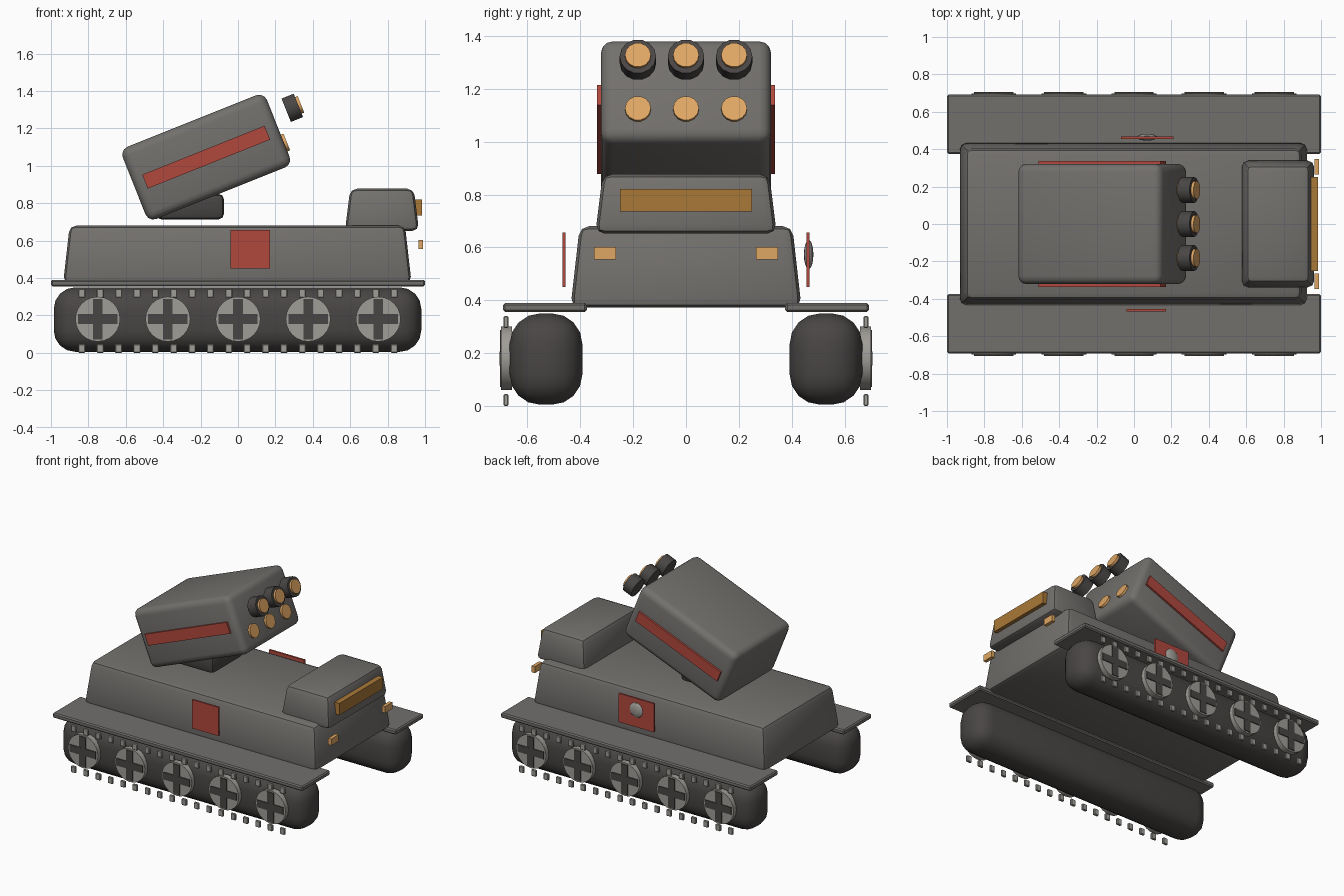
import bpy, bmesh, math
from mathutils import Matrix, Vector

if "Cube" in bpy.data.objects:
    bpy.data.objects.remove(bpy.data.objects["Cube"])


def material(name, rgb):
    m = bpy.data.materials.new(name)
    m.diffuse_color = (*rgb, 1)
    m.use_nodes = True
    m.node_tree.nodes["Principled BSDF"].inputs["Base Color"].default_value = m.diffuse_color
    return m


GREY = material("body grey", (0.17, 0.162, 0.152))
DARK = material("rubber dark", (0.066, 0.061, 0.058))
LIGHT = material("light metal", (0.35, 0.337, 0.31))
RED = material("panel red", (0.44, 0.066, 0.048))
ORANGE = material("lamp orange", (0.74, 0.38, 0.125))
AMBER = material("window amber", (0.40, 0.19, 0.04))


def finish(name, bm, mat, bevel=0.0, segments=2, matrix=None):
    """Turn a bmesh into a bevelled, angle-smoothed object."""
    if bevel:
        bmesh.ops.bevel(bm, geom=bm.edges[:], offset=bevel, segments=segments,
                        profile=0.5, affect='EDGES', clamp_overlap=True)
    if matrix:
        bm.transform(matrix)
    bmesh.ops.recalc_face_normals(bm, faces=bm.faces[:])
    me = bpy.data.meshes.new(name)
    bm.to_mesh(me)
    bm.free()
    me.materials.append(mat)
    ob = bpy.data.objects.new(name, me)
    bpy.context.collection.objects.link(ob)
    bpy.ops.object.select_all(action='DESELECT')
    ob.select_set(True)
    bpy.context.view_layer.objects.active = ob
    bpy.ops.object.shade_smooth_by_angle(angle=math.radians(30))
    return ob


def box(name, x, y, z, mat, bevel=0.0, segments=2, taper=0.0, matrix=None):
    """Box from (min, max) ranges; taper pulls the top edges inward."""
    lo, hi = Vector((x[0], y[0], z[0])), Vector((x[1], y[1], z[1]))
    mid, size = (lo + hi) / 2, hi - lo
    bm = bmesh.new()
    bmesh.ops.create_cube(bm, size=1)
    for v in bm.verts:
        s = [math.copysign(1, c) for c in v.co]
        v.co = mid + Vector(v.co[i] * size[i] for i in range(3))
        if s[2] > 0:
            v.co.x -= s[0] * taper
            v.co.y -= s[1] * taper
    return finish(name, bm, mat, bevel, segments, matrix)


def cylinder(name, centre, radius, depth, axis, mat, sides=16, matrix=None):
    bm = bmesh.new()
    bmesh.ops.create_cone(bm, cap_ends=True, segments=sides, radius1=radius,
                          radius2=radius, depth=depth)
    rot = Matrix.Rotation(math.pi / 2, 4, 'Y' if axis == 'X' else 'X')
    bm.transform(Matrix.Translation(centre) @ rot)
    return finish(name, bm, mat, matrix=matrix)


# Hull and cab
box("hull", (-0.935, 0.928), (-0.437, 0.437), (0.372, 0.68), GREY, 0.035, 2, 0.035)
box("cab", (0.572, 0.968), (-0.343, 0.343), (0.652, 0.877), GREY, 0.035, 2, 0.028)
box("windshield", (0.945, 0.985), (-0.25, 0.25), (0.735, 0.82), AMBER)

# Running gear on both sides
for side, label in ((-1, "near"), (1, "far")):
    def span(a, b):
        return tuple(sorted((side * a, side * b)))

    box(f"fender_{label}", (-1, 1), span(0.375, 0.692), (0.355, 0.39), GREY, 0.008, 1)
    box(f"track_{label}", (-0.985, 0.98), span(0.392, 0.667), (0.005, 0.35), DARK, 0.115, 4)
    for i in range(18):
        x = -0.835 + i * 1.67 / 17
        for row, z in (("lower", 0.0), ("upper", 0.295)):
            box(f"tread_{row}_{label}_{i}", (x - 0.019, x + 0.019), span(0.672, 0.69),
                (z, z + 0.046), LIGHT, 0.004, 1)
    for i in range(5):
        x, z = -0.75 + i * 0.375, 0.18
        cylinder(f"wheel_{label}_{i}", (x, side * 0.679, z), 0.12, 0.04, 'Y', LIGHT, 24)
        box(f"wheel_bar_{label}_{i}", (x - 0.105, x + 0.105), span(0.69, 0.705),
            (z - 0.026, z + 0.026), DARK)
        box(f"wheel_post_{label}_{i}", (x - 0.026, x + 0.026), span(0.69, 0.7045),
            (z - 0.108, z + 0.108), DARK)
    box(f"headlight_{label}", (0.965, 0.99), span(0.265, 0.348), (0.555, 0.602), ORANGE)

# Side panels, the far one with a round boss
box("side_panel_near", (-0.04, 0.17), (-0.468, -0.455), (0.45, 0.657), RED)
box("side_panel_far", (-0.07, 0.21), (0.455, 0.468), (0.45, 0.657), RED)
bm = bmesh.new()
bmesh.ops.create_uvsphere(bm, u_segments=16, v_segments=8, radius=1)
bm.transform(Matrix.Translation((0.07, 0.464, 0.573)) @ Matrix.Diagonal((0.055, 0.018, 0.055, 1)))
finish("panel_boss", bm, LIGHT)

# Launcher, tilted up toward the cab
box("launcher_base", (-0.44, -0.075), (-0.18, 0.18), (0.713, 0.85), DARK, 0.03, 2)
tilt = Matrix.Translation((-0.17, 0, 1.046)) @ Matrix.Rotation(math.radians(-21.8), 4, 'Y')
box("launcher_box", (-0.415, 0.415), (-0.322, 0.322), (-0.208, 0.208), GREY, 0.045, 3, matrix=tilt)
for side, label in ((-1, "near"), (1, "far")):
    box(f"launcher_stripe_{label}", (-0.352, 0.352), tuple(sorted((side * 0.315, side * 0.336))),
        (-0.04, 0.04), RED, matrix=tilt)

# Launch tubes with orange caps, and a lower row of bare caps
for i, y in enumerate((-0.182, 0, 0.182)):
    cylinder(f"tube_{i}", (0.525, y, 0.074), 0.069, 0.07, 'X', DARK, 14, tilt)
    cylinder(f"tube_cap_{i}", (0.56, y, 0.074), 0.049, 0.03, 'X', ORANGE, 14, tilt)
    cylinder(f"lower_cap_{i}", (0.415, y, -0.085), 0.049, 0.03, 'X', ORANGE, 14, tilt)
